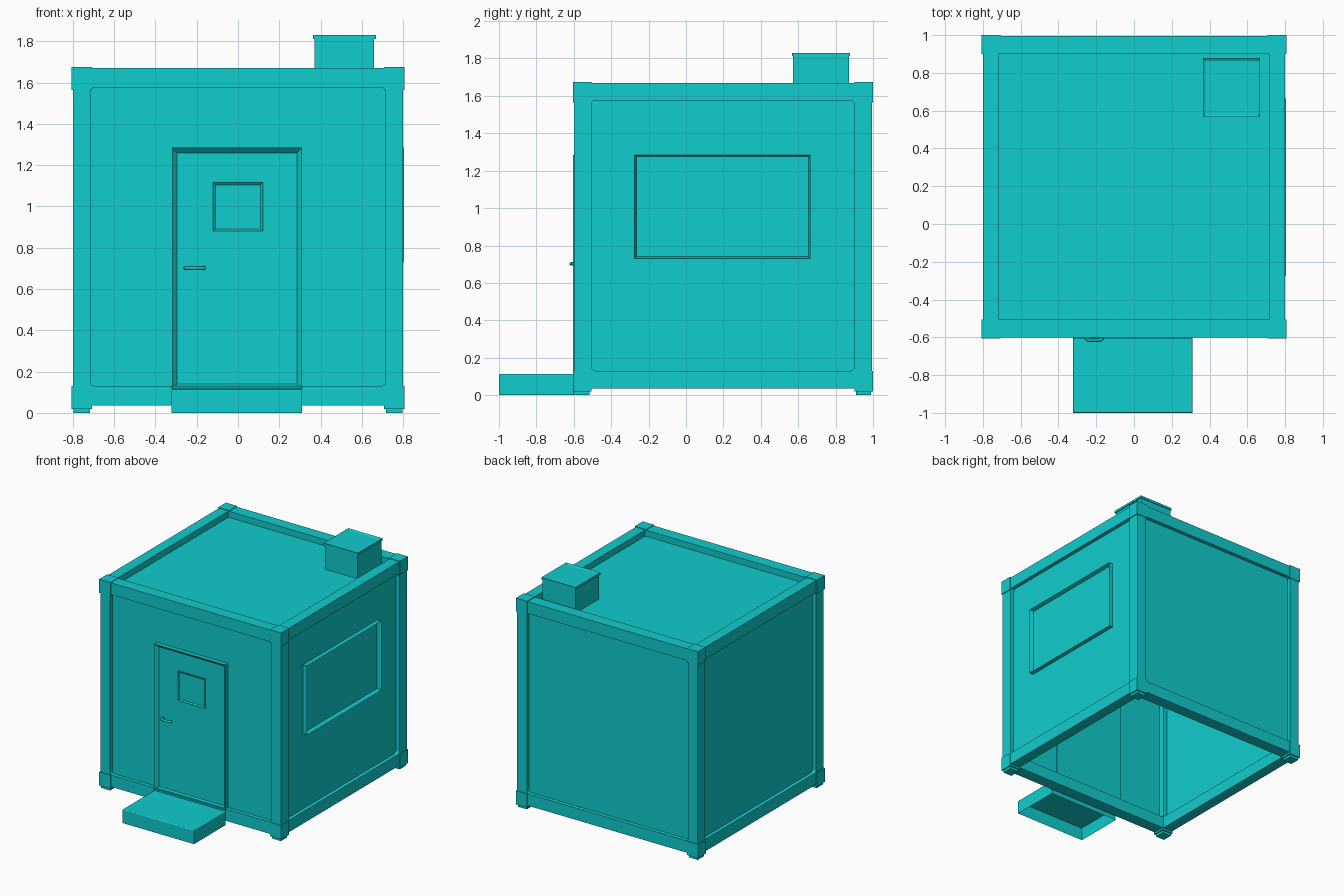
import bpy, bmesh
from mathutils import Vector

old = bpy.data.objects.get("Cube")
if old:
    bpy.data.objects.remove(old, do_unlink=True)

# Single paint colour
paint = bpy.data.materials.new("turquoise paint")
paint.use_nodes = True
colour = (0.005, 0.61, 0.62, 1)
paint.diffuse_color = colour
paint.node_tree.nodes["Principled BSDF"].inputs["Base Color"].default_value = colour


def box(name, lo, hi, tray=None, inset=0.01, depth=0.02, bevel=0, along=None):
    """Box between two corners; 'tray' sinks the face with that normal,
    'bevel' rounds the edges parallel to 'along', or the top rim if None."""
    lo, hi = Vector(lo), Vector(hi)
    bm = bmesh.new()
    bmesh.ops.create_cube(bm, size=1)
    for v in bm.verts:
        v.co = Vector([(lo[i] + hi[i]) / 2 + v.co[i] * (hi[i] - lo[i]) for i in range(3)])
    bm.normal_update()
    if tray:
        n = Vector(tray)
        face = max(bm.faces, key=lambda f: f.normal.dot(n))
        bmesh.ops.inset_region(bm, faces=[face], thickness=inset, use_even_offset=True)
        bmesh.ops.translate(bm, verts=face.verts, vec=-n * depth)
    if bevel:
        if along is None:
            edges = [e for e in bm.edges if all(abs(v.co.z - hi.z) < 1e-4 for v in e.verts)]
        else:
            edges = [e for e in bm.edges
                     if abs(e.verts[0].co[along] - e.verts[1].co[along]) > 1e-4]
        bmesh.ops.bevel(bm, geom=edges, offset=bevel, segments=3, profile=0.5, affect='EDGES')
    mesh = bpy.data.meshes.new(name)
    bm.to_mesh(mesh)
    bm.free()
    mesh.materials.append(paint)
    ob = bpy.data.objects.new(name, mesh)
    bpy.context.collection.objects.link(ob)
    return ob


# Frame: a solid block with a window cut through along each axis
X, Y0, Y1, Z0, Z1 = 0.8, -0.6, 0.995, 0.035, 1.67
IX, IY0, IY1, IZ0, IZ1 = 0.715, -0.505, 0.9, 0.13, 1.575
frame = box("frame", (-X, Y0, Z0), (X, Y1, Z1))
cutters = [
    box("side_cutter", (-2, IY0, IZ0), (2, IY1, IZ1), bevel=0.02, along=0),
    box("front_cutter", (-IX, -2, IZ0), (IX, 2, IZ1), bevel=0.02, along=1),
    box("roof_cutter", (-IX, IY0, -1), (IX, IY1, 3)),
]
for c in cutters:
    c.hide_render = True
    m = frame.modifiers.new("opening", 'BOOLEAN')
    m.operation, m.solver, m.object = 'DIFFERENCE', 'EXACT', c
bpy.context.view_layer.update()
cut_mesh = bpy.data.meshes.new_from_object(
    frame.evaluated_get(bpy.context.evaluated_depsgraph_get()))
frame.modifiers.clear()
frame.data = cut_mesh
for c in cutters:
    bpy.data.objects.remove(c, do_unlink=True)

# Wall and roof panels, set back inside the frame
R, T, E = 0.03, 0.02, 0.01
for side, s in (("left", 1), ("right", -1)):
    a, b = sorted((s * (X - R), s * (X - R - T)))
    box(side + "_wall", (a, IY0 - E, IZ0 - E), (b, IY1 + E, IZ1 + E))
box("back_wall", (-IX - E, Y1 - R - T, IZ0 - E), (IX + E, Y1 - R, IZ1 + E))
box("roof", (-IX - E, IY0 - E, Z1 - 0.07), (IX + E, IY1 + E, Z1 - 0.05))
for name, x0, x1, z0 in (("front_wall_right", -IX - E, -0.31, IZ0 - E),
                         ("front_wall_left", 0.3, IX + E, IZ0 - E),
                         ("front_wall_top", -0.31, 0.3, 1.27)):
    box(name, (x0, Y0 + R, z0), (x1, Y0 + R + T, IZ1 + E))

# Corner castings with feet under the lower ones
for sx in (-1, 1):
    x0, x1 = sorted((sx * 0.708, sx * 0.807))
    for y0, y1 in ((-0.605, -0.505), (0.9, 1.0)):
        box("top_casting", (x0, y0, 1.565), (x1, y1, 1.675))
        box("bottom_casting", (x0, y0, 0.02), (x1, y1, 0.13))
        box("foot", (x0 + 0.01, y0 + 0.01, 0), (x1 - 0.01, y1 - 0.01, 0.02))

# Door in its raised surround, with a small window
front = (0, -1, 0)
box("door", (-0.32, -0.605, 0.115), (0.31, -0.54, 1.285), front, 0.025, 0.025)
box("door_window", (-0.12, -0.59, 0.88), (0.12, -0.57, 1.115), front, 0.01, 0.008)

# Door handle: a bent lever
curve = bpy.data.curves.new("door_handle", 'CURVE')
curve.dimensions = '3D'
curve.bevel_depth, curve.bevel_resolution, curve.use_fill_caps = 0.009, 2, True
spline = curve.splines.new('POLY')
path = [(-0.255, -0.575), (-0.255, -0.605), (-0.24, -0.615), (-0.18, -0.615), (-0.162, -0.602)]
spline.points.add(len(path) - 1)
for p, (x, y) in zip(spline.points, path):
    p.co = (x, y, 0.702, 1)
curve.materials.append(paint)
bpy.context.collection.objects.link(bpy.data.objects.new("door_handle", curve))

# Side window
box("side_window", (0.755, -0.275, 0.73), (0.805, 0.665, 1.285), (1, 0, 0), 0.01, 0.03)

# Doorstep, hollow underneath
box("doorstep", (-0.322, -1, 0), (0.31, -0.6, 0.113), (0, 0, -1), 0.012, 0.095, bevel=0.008)

# Roof vent with a rimmed lid
box("vent_body", (0.37, 0.572, 1.6), (0.66, 0.872, 1.815))
box("vent_lid", (0.364, 0.566, 1.812), (0.668, 0.878, 1.83), (0, 0, 1), 0.014, 0.008)
